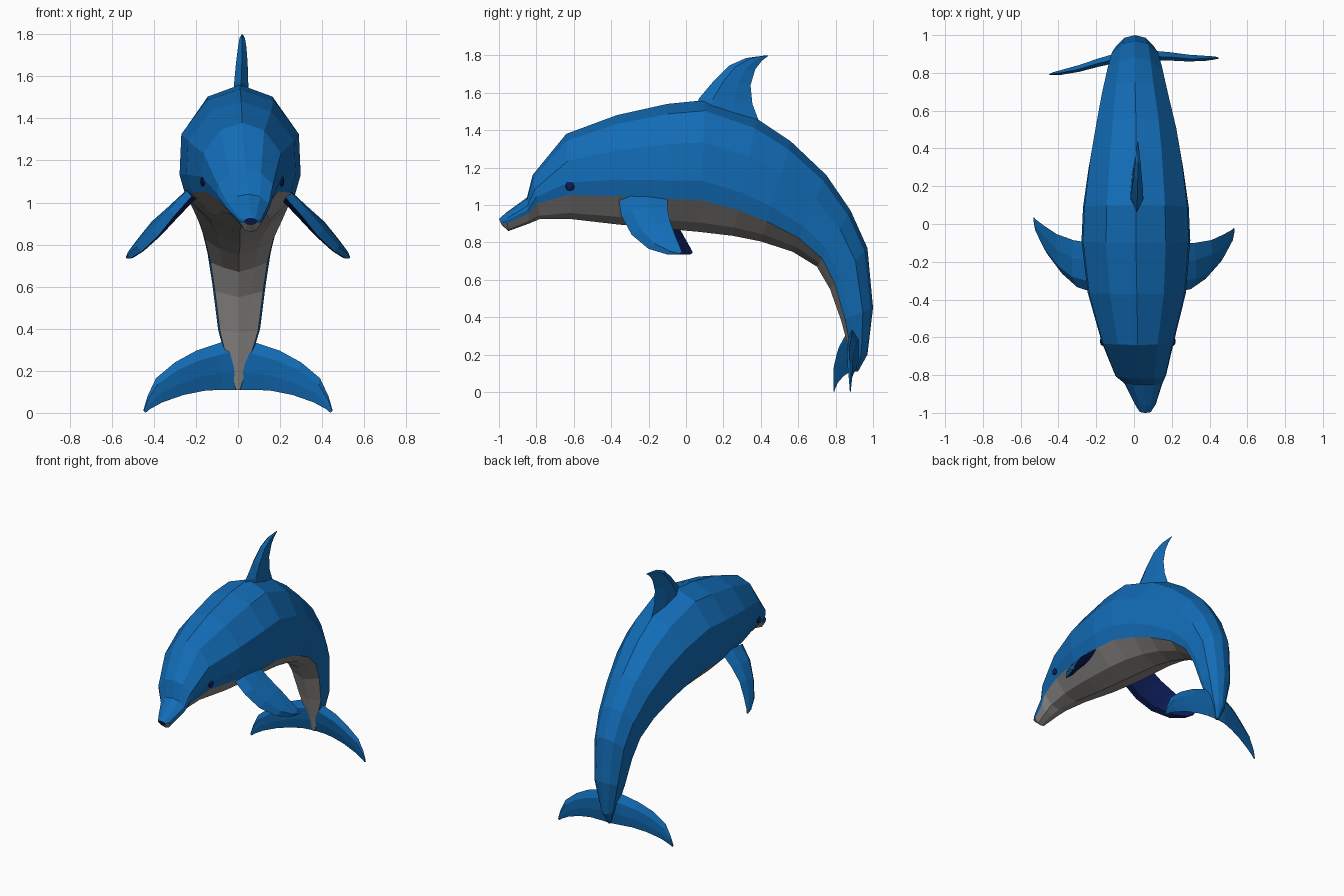
import bpy
import bmesh
from mathutils import Vector

cube = bpy.data.objects.get("Cube")
if cube:
    bpy.data.objects.remove(cube, do_unlink=True)


def material(name, rgb):
    m = bpy.data.materials.new(name)
    m.use_nodes = True
    colour = (*rgb, 1)
    m.diffuse_color = colour
    bsdf = next(n for n in m.node_tree.nodes if n.type == 'BSDF_PRINCIPLED')
    bsdf.inputs["Base Color"].default_value = colour
    return m


BLUE = material("ocean blue", (0.006, 0.15, 0.47))
GREY = material("belly grey", (0.28, 0.27, 0.26))
NAVY = material("dark navy", (0.004, 0.012, 0.1))


def finish(name, bm, mats):
    bmesh.ops.recalc_face_normals(bm, faces=bm.faces[:])
    mesh = bpy.data.meshes.new(name)
    bm.to_mesh(mesh)
    bm.free()
    for m in mats:
        mesh.materials.append(m)
    obj = bpy.data.objects.new(name, mesh)
    bpy.context.scene.collection.objects.link(obj)
    return obj


def loft(bm, rings):
    """Bridge closed rings of points, cap both ends; return faces per column and caps."""
    loops = [[bm.verts.new(p) for p in ring] for ring in rings]
    n = len(loops[0])
    columns = [[] for _ in range(n)]
    for a, b in zip(loops, loops[1:]):
        for i in range(n):
            j = (i + 1) % n
            columns[i].append(bm.faces.new((a[i], a[j], b[j], b[i])))
    return columns, (bm.faces.new(loops[0]), bm.faces.new(loops[-1]))


# Body stations: back (y, z), belly (y, z), half width, centre x, belly colour height
STATIONS = [
    ((-1.0, .925), (-.985, .893), .03, .06, .4),
    ((-.96, .96), (-.95, .86), .055, .06, .42),
    ((-.85, 1.04), (-.84, .9), .1, .05, .38),
    ((-.82, 1.16), (-.78, .925), .135, .035, .35),
    ((-.64, 1.38), (-.62, .925), .19, .02, .28),
    ((-.37, 1.48), (-.36, .895), .26, .015, .26),
    ((-.1, 1.54), (-.08, .87), .288, .01, .24),
    ((.1, 1.56), (.08, .855), .28, .01, .24),
    ((.38, 1.46), (.25, .835), .25, .01, .22),
    ((.56, 1.34), (.4, .805), .22, .01, .2),
    ((.75, 1.16), (.57, .75), .18, .005, .18),
    ((.88, .97), (.7, .67), .15, .005, .15),
    ((.97, .77), (.77, .55), .127, .005, .13),
    ((1.0, .45), (.83, .38), .1, .005, .12),
    ((.97, .2), (.87, .23), .05, 0, .12),
    ((.92, .11), (.9, .11), .01, 0, .12),
]


def body_ring(back, belly, width, cx, split):
    half = [(0, 0), (.07, .5), (split, .9), (split + .15, 1),
            (.68, .97), (.92, .55), (1, 0)]
    outline = half + [(h, -w) for h, w in half[-2:0:-1]]
    low, high = Vector((cx, *belly)), Vector((cx, *back))
    return [low.lerp(high, h) + Vector((w * width, 0, 0)) for h, w in outline]


bm = bmesh.new()
columns, caps = loft(bm, [body_ring(*s) for s in STATIONS])
for i in (0, 1, -1, -2):
    for f in columns[i]:
        f.material_index = 1
caps[0].material_index = 2   # mouth opening
finish("body", bm, [BLUE, GREY, NAVY])


def fin(name, ribs, normal, dark_below=False):
    """Loft a streamlined section through (leading point, trailing point, thickness) ribs."""
    normal = Vector(normal).normalized()
    rings = []
    for lead, trail, t in ribs:
        lead, trail = Vector(lead), Vector(trail)
        section = [(0, 0), (.25, 1), (.65, .7), (1, 0), (.65, -.7), (.25, -1)]
        rings.append([lead.lerp(trail, u) + normal * v * t for u, v in section])
    bm = bmesh.new()
    loft(bm, rings)
    bmesh.ops.recalc_face_normals(bm, faces=bm.faces[:])
    for f in bm.faces:
        f.material_index = int(dark_below and f.normal.dot(normal) < -.5)
    return finish(name, bm, [BLUE, NAVY])


# Dorsal fin, swept back
fin("dorsal_fin", [
    ((.015, .04, 1.5), (.015, .4, 1.42), .036),
    ((.015, .07, 1.57), (.015, .355, 1.54), .034),
    ((.018, .15, 1.665), (.018, .345, 1.64), .028),
    ((.02, .23, 1.745), (.02, .37, 1.725), .02),
    ((.02, .32, 1.785), (.02, .405, 1.77), .013),
    ((.02, .43, 1.8), (.02, .44, 1.797), .003),
], (1, 0, 0))

# Pectoral flippers
FLIPPER = [
    ((.22, -.36, 1.03), (.23, -.1, 1.06), .03),
    ((.30, -.345, .94), (.32, -.1, .985), .03),
    ((.38, -.29, .84), (.41, -.085, .91), .026),
    ((.46, -.2, .765), (.475, -.055, .83), .02),
    ((.51, -.1, .735), (.52, -.03, .77), .014),
    ((.53, -.04, .735), (.53, -.02, .745), .004),
]

# Tail flukes
FLUKE = [
    ((0, .9, .36), (0, .91, .11), .03),
    ((.08, .89, .335), (.08, .91, .11), .026),
    ((.2, .89, .295), (.16, .905, .105), .022),
    ((.3, .885, .24), (.26, .9, .085), .018),
    ((.39, .89, .165), (.36, .895, .05), .013),
    ((.43, .895, .08), (.42, .895, .017), .008),
    ((.45, .895, .012), (.44, .895, 0), .003),
]


def placed(ribs, side, sweep, start):
    def move(p):
        return (side * p[0], p[1] + sweep * max(0, p[0] - start), p[2])
    return [(move(a), move(b), t) for a, b, t in ribs]


for label, side, flipper_sweep, fluke_sweep in (
        ("left", 1, 0, -.04), ("right", -1, .2, -.25)):
    fin(label + "_flipper", placed(FLIPPER, side, flipper_sweep, .25),
        (.76 * side, -.23, .6), True)
    fin(label + "_fluke", placed(FLUKE, side, fluke_sweep, .03), (0, 1, 0))

    # Eye
    bm = bmesh.new()
    bmesh.ops.create_uvsphere(bm, u_segments=10, v_segments=6, radius=.025)
    bmesh.ops.scale(bm, vec=(.5, 1, 1), verts=bm.verts[:])
    bmesh.ops.translate(bm, vec=(.02 + side * .188, -.62, 1.1), verts=bm.verts[:])
    finish(label + "_eye", bm, [NAVY])
